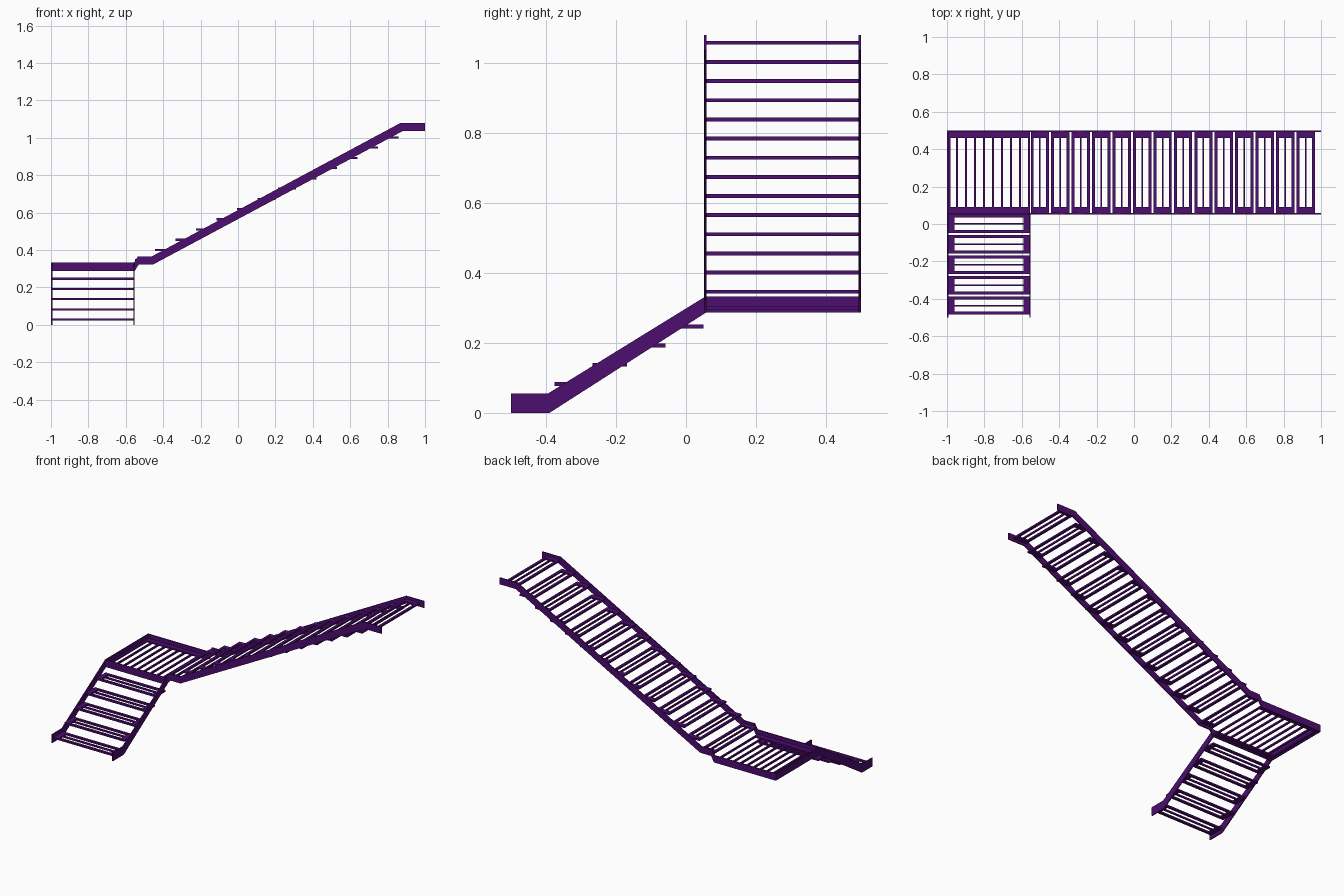
import bpy
import bmesh
from mathutils import Vector

cube = bpy.data.objects.get("Cube")
if cube:
    bpy.data.objects.remove(cube)

# Single painted steel colour
purple = bpy.data.materials.new("purple_steel")
purple.use_nodes = True
colour = (0.075, 0.004, 0.16, 1)
purple.diffuse_color = colour
purple.node_tree.nodes["Principled BSDF"].inputs["Base Color"].default_value = colour


def finish(name, bm):
    bmesh.ops.recalc_face_normals(bm, faces=bm.faces)
    mesh = bpy.data.meshes.new(name)
    bm.to_mesh(mesh)
    bm.free()
    mesh.materials.append(purple)
    obj = bpy.data.objects.new(name, mesh)
    bpy.context.scene.collection.objects.link(obj)
    return obj


def add_box(bm, x0, x1, y0, y1, z0, z1):
    lo, hi = Vector((x0, y0, z0)), Vector((x1, y1, z1))
    verts = bmesh.ops.create_cube(bm, size=1)["verts"]
    for v in verts:
        v.co = (lo + hi) / 2 + v.co * (hi - lo)


def stringer(name, profile, start, along_x):
    """Extrude a side profile of (distance, height) points into a thin plate."""
    bm = bmesh.new()
    points = [(d, start, z) if along_x else (start, d, z) for d, z in profile]
    face = bm.faces.new([bm.verts.new(p) for p in points])
    verts = bmesh.ops.extrude_face_region(bm, geom=[face])["geom"]
    push = Vector((0, PLATE, 0)) if along_x else Vector((PLATE, 0, 0))
    bmesh.ops.translate(bm, vec=push,
                        verts=[v for v in verts if isinstance(v, bmesh.types.BMVert)])
    return finish(name, bm)


def tread(name, centre, z, side0, side1, along_x):
    """Open frame tread: two nosing bars, two end plates and a middle bar."""
    bm = bmesh.new()

    def bar(d0, d1, s0, s1):
        if along_x:
            add_box(bm, centre + d0, centre + d1, s0, s1, z - THICK, z + THICK)
        else:
            add_box(bm, s0, s1, centre + d0, centre + d1, z - THICK, z + THICK)

    half, nose, end = 0.049, 0.016, 0.032
    bar(-half, -half + nose, side0, side1)
    bar(half - nose, half, side0, side1)
    bar(-half + nose, half - nose, side0, side0 + end)
    bar(-half + nose, half - nose, side1 - end, side1)
    bar(-0.004, 0.004, side0 + end, side1 - end)
    return finish(name, bm)


PLATE = 0.007
THICK = 0.0055
LEFT, RIGHT = -0.553, -1.0
FRONT, BACK = 0.051, 0.5
PITCH, RISE = 0.1093, 0.0547

# Lower flight side plates
lower = [(-0.5, 0), (-0.5, 0.055), (-0.395, 0.055), (FRONT + PLATE, 0.334),
         (FRONT + PLATE, 0.287), (-0.39, 0)]
stringer("lower_right_stringer", lower, RIGHT, False)
stringer("lower_left_stringer", lower, LEFT - PLATE, False)

# Upper flight side plates, running on from the landing
upper = [(RIGHT, 0.287), (RIGHT, 0.333), (-0.556, 0.333), (-0.535, 0.367),
         (-0.46, 0.367), (0.869, 1.08), (1, 1.08), (1, 1.037), (0.882, 1.037),
         (-0.452, 0.324), (-0.53, 0.324), (-0.553, 0.287)]
stringer("upper_front_stringer", upper, FRONT, True)
stringer("upper_back_stringer", upper, BACK - PLATE, True)

# Treads
for i in range(5):
    tread(f"lower_tread_{i + 1}", -0.436 + i * PITCH, 0.028 + i * RISE,
          RIGHT + PLATE, LEFT - PLATE, False)
for i in range(14):
    tread(f"upper_tread_{i + 1}", -0.503 + i * PITCH, 0.346 + i * RISE,
          FRONT + PLATE, BACK - PLATE, True)

# Landing: outer edge plate, support ledges and grating bars
bm = bmesh.new()
add_box(bm, RIGHT, RIGHT + PLATE, FRONT, BACK, 0.287, 0.333)
finish("landing_edge_plate", bm)

bm = bmesh.new()
ledge = 0.032
for y in (FRONT + PLATE, BACK - PLATE - ledge):
    add_box(bm, RIGHT + PLATE, LEFT - 0.004, y, y + ledge, 0.295, 0.306)
add_box(bm, RIGHT + PLATE, RIGHT + 0.02, FRONT + ledge, BACK - ledge, 0.295, 0.306)
finish("landing_ledges", bm)

bm = bmesh.new()
for i in range(9):
    x = -0.946 + i * 0.048
    add_box(bm, x - 0.005, x + 0.005, FRONT + ledge, BACK - ledge, 0.295, 0.306)
finish("landing_grating", bm)
